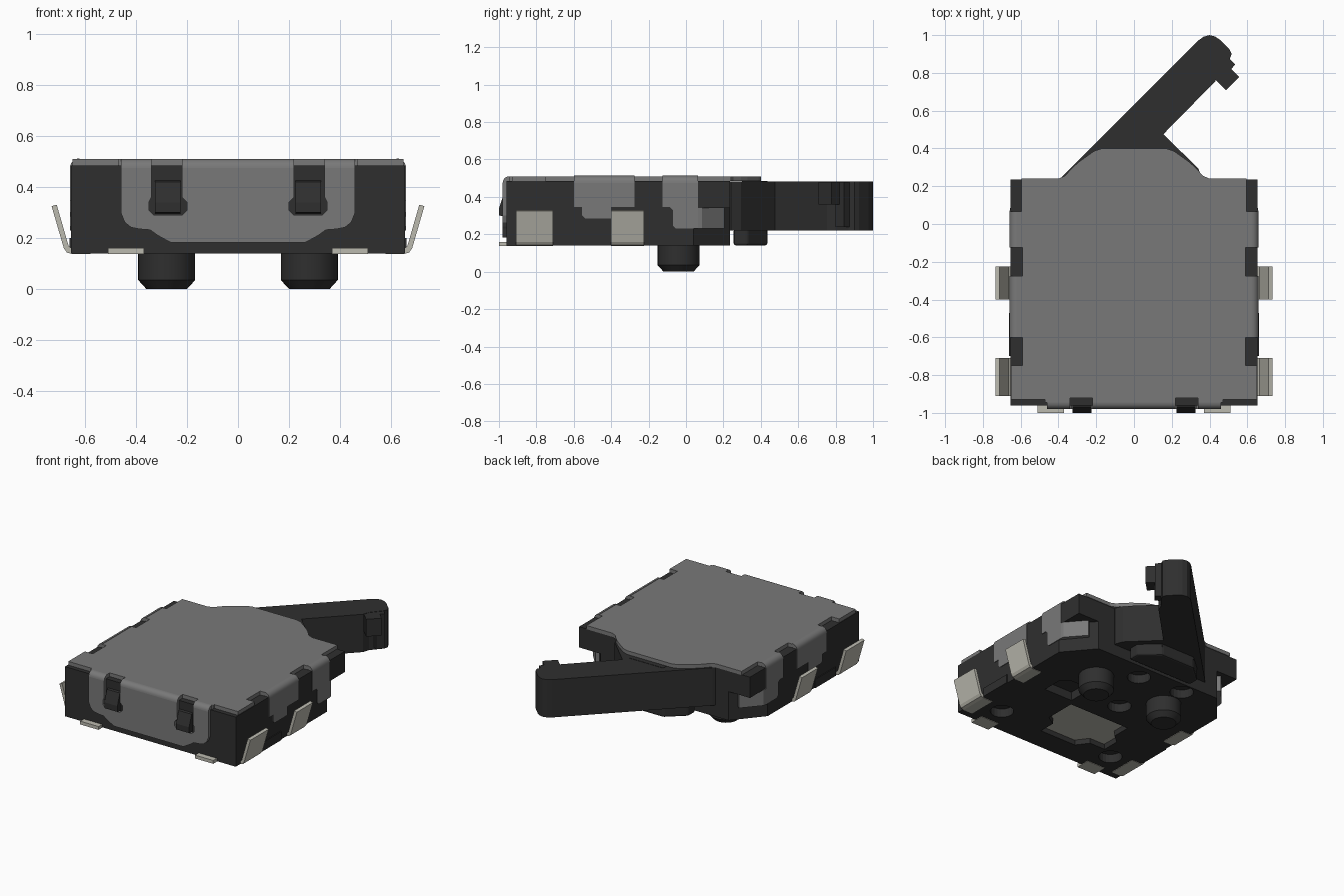
import bpy, bmesh, math

cube = bpy.data.objects.get("Cube")
if cube:
    bpy.data.objects.remove(cube, do_unlink=True)


def material(name, rgb):
    m = bpy.data.materials.new(name)
    m.use_nodes = True
    m.diffuse_color = (*rgb, 1)
    m.node_tree.nodes["Principled BSDF"].inputs["Base Color"].default_value = (*rgb, 1)
    return m


DARK = material("black plastic", (0.028, 0.028, 0.028))
STEEL = material("grey steel", (0.19, 0.19, 0.19))
TIN = material("pale tin", (0.5, 0.49, 0.43))


def finish(bm, name, mat):
    bmesh.ops.recalc_face_normals(bm, faces=bm.faces)
    me = bpy.data.meshes.new(name)
    bm.to_mesh(me)
    bm.free()
    me.materials.append(mat)
    ob = bpy.data.objects.new(name, me)
    bpy.context.collection.objects.link(ob)
    return ob


def prism(name, outline, a, b, axis, mat, bevel=0):
    """Extrude a 2D outline from a to b along the named axis."""
    place = {"x": lambda p, t: (t, p[0], p[1]),
             "y": lambda p, t: (p[0], t, p[1]),
             "z": lambda p, t: (p[0], p[1], t)}[axis]
    bm = bmesh.new()
    low = [bm.verts.new(place(p, a)) for p in outline]
    top = [bm.verts.new(place(p, b)) for p in outline]
    bm.faces.new(low)
    bm.faces.new(top)
    n = len(outline)
    for i in range(n):
        j = (i + 1) % n
        bm.faces.new((low[i], low[j], top[j], top[i]))
    ob = finish(bm, name, mat)
    if bevel:
        mod = ob.modifiers.new("soft edges", "BEVEL")
        mod.width = bevel
        mod.segments = 2
        mod.limit_method = "ANGLE"
        mod.angle_limit = math.radians(40)
    return ob


def rect(x0, y0, x1, y1):
    return [(x0, y0), (x1, y0), (x1, y1), (x0, y1)]


def circle(x, y, r, n=20):
    return [(x + r * math.cos(2 * math.pi * i / n), y + r * math.sin(2 * math.pi * i / n)) for i in range(n)]


def mirrored(half):
    """Complete a symmetric outline from its +x half."""
    return half + [(-x, z) for x, z in reversed(half)]


def bend(cx, cz, sign, r=0.035, t=0.025):
    """Quarter-round sheet section turning from flat to vertical."""
    arc = [math.radians(a) for a in range(0, 91, 15)]
    outer = [(cx + sign * r * math.cos(a), cz + r * math.sin(a)) for a in arc]
    inner = [(cx + sign * (r - t) * math.cos(a), cz + (r - t) * math.sin(a)) for a in reversed(arc)]
    return outer + inner


def smooth(ob):
    bpy.ops.object.select_all(action="DESELECT")
    ob.select_set(True)
    bpy.context.view_layer.objects.active = ob
    bpy.ops.object.shade_smooth_by_angle(angle=math.radians(35))


# Housing: chamfered lower half, square upper half
lower = prism("housing_base", mirrored([(0.655, -0.96), (0.655, 0.04), (0.49, 0.235)]), 0.14, 0.345, "z", DARK)
prism("housing_top", mirrored([(0.655, -0.96), (0.655, 0.235)]), 0.34, 0.484, "z", DARK)

# Recesses in the underside
recesses = [circle(x, y, 0.075) for x, y in
            [(0.45, -0.77), (-0.45, -0.77), (0.06, 0.12), (-0.27, 0.15), (-0.08, -0.24)]]
recesses.append([(0.2, -0.38), (0.42, -0.38), (0.42, -0.24), (0.36, -0.19), (0.2, -0.19)])
window = [(-0.3, -0.42), (-0.3, -0.55), (-0.36, -0.6), (-0.36, -0.72), (-0.24, -0.72), (-0.18, -0.8),
          (0.1, -0.8), (0.1, -0.68), (0.17, -0.64), (0.17, -0.42)]
recesses.append(window)
for i, outline in enumerate(recesses):
    cutter = prism(f"recess_cutter_{i}", outline, 0.1, 0.2, "z", DARK)
    cutter.hide_render = True
    cutter.hide_set(True)
    cutter.display_type = "WIRE"
    mod = lower.modifiers.new("recess", "BOOLEAN")
    mod.operation = "DIFFERENCE"
    mod.solver = "EXACT"
    mod.object = cutter
prism("contact_plate", [(x * 0.99, y) for x, y in window], 0.175, 0.202, "z", TIN)

# Shallow ledges low on the housing sides, and locating pegs
for s, side in ((1, "left"), (-1, "right")):
    prism(f"{side}_ledge", rect(-0.70, 0.14, -0.47, 0.2), s * 0.64, s * 0.662, "x", DARK)
    bm = bmesh.new()
    for r1, r2, z0, z1 in ((0.08, 0.112, 0, 0.035), (0.112, 0.112, 0.035, 0.16)):
        got = bmesh.ops.create_cone(bm, cap_ends=True, segments=32, radius1=r1, radius2=r2, depth=z1 - z0)
        bmesh.ops.translate(bm, verts=got["verts"], vec=(s * 0.28, -0.04, (z0 + z1) / 2))
    smooth(finish(bm, f"{side}_peg", DARK))

# Cover top with side notches and a rear bulge over the lever
cover_half = [(0.47, -0.945), (0.47, -0.93), (0.65, -0.93), (0.65, -0.75), (0.59, -0.75), (0.59, -0.6),
              (0.622, -0.6), (0.622, -0.275), (0.59, -0.275), (0.59, -0.125), (0.622, -0.125), (0.622, 0.065),
              (0.595, 0.065), (0.595, 0.24), (0.40, 0.24), (0.365, 0.255), (0.33, 0.295), (0.29, 0.33),
              (0.21, 0.387), (0.17, 0.40)]
front_edge = [(0.34, -0.945), (0.34, -0.92), (0.22, -0.92), (0.22, -0.945)]
prism("cover_top", mirrored(list(reversed(front_edge)) + cover_half), 0.484, 0.51, "z", STEEL)

# Front flap: a central apron with a slot on each side
flap_half = [(0.22, 0.475), (0.22, 0.36), (0.20, 0.34), (0.20, 0.31), (0.22, 0.29), (0.33, 0.29), (0.35, 0.31),
             (0.35, 0.34), (0.34, 0.36), (0.34, 0.475), (0.46, 0.475), (0.46, 0.30), (0.445, 0.262),
             (0.42, 0.242), (0.385, 0.235), (0.345, 0.232), (0.315, 0.21), (0.265, 0.183)]
prism("front_flap", mirrored(flap_half), -0.98, -0.955, "y", STEEL)
for x0, x1 in ((-0.46, -0.34), (-0.22, 0.22), (0.34, 0.46)):
    smooth(prism("front_bend", bend(-0.945, 0.475, -1), x0, x1, "x", STEEL))

# Terminal section, bent up and outward
terminal = [(0.58, 0.137), (0.65, 0.137), (0.672, 0.143), (0.684, 0.16), (0.732, 0.325), (0.712, 0.331),
            (0.665, 0.168), (0.65, 0.157), (0.58, 0.157)]
flap_a = [(-0.6, 0.475), (-0.275, 0.475), (-0.275, 0.345), (-0.40, 0.345), (-0.40, 0.285), (-0.54, 0.285),
          (-0.555, 0.30), (-0.555, 0.345), (-0.6, 0.345)]
flap_b = [(-0.125, 0.475), (0.065, 0.475), (0.065, 0.23), (-0.055, 0.23), (-0.07, 0.245), (-0.07, 0.33),
          (-0.085, 0.345), (-0.125, 0.345)]
for s, side in ((1, "left"), (-1, "right")):
    # Side flaps with their rounded bends
    for label, outline, y0, y1 in (("front", flap_a, -0.6, -0.275), ("rear", flap_b, -0.125, 0.065)):
        prism(f"{side}_{label}_flap", outline, s * 0.637, s * 0.66, "x", STEEL)
        smooth(prism(f"{side}_{label}_bend", bend(s * 0.622, 0.475, s, 0.038), y0, y1, "y", STEEL))
    # Corner wing folded inward around the housing
    wing = [(0.66, 0.06), (0.655, 0.085), (0.55, 0.205), (0.53, 0.19), (0.637, 0.06)]
    prism(f"{side}_corner_wing", [(s * x, y) for x, y in wing], 0.23, 0.34, "z", STEEL)
    # Side and front terminals
    for y0, y1 in ((-0.91, -0.71), (-0.40, -0.225)):
        prism(f"{side}_terminal", [(s * x, z) for x, z in terminal], y0, y1, "y", TIN)
    prism(f"{side}_front_pad", rect(s * 0.37, -1.0, s * 0.51, -0.9), 0.137, 0.16, "z", TIN)
    # Snap hooks seated in the front slots
    hook = [(-0.95, 0.43), (-0.972, 0.42), (-1.0, 0.34), (-1.0, 0.30), (-0.95, 0.295)]
    prism(f"{side}_snap_hook", hook, s * 0.225, s * 0.325, "x", DARK)

# Lever: wedge-shaped hub end and a diagonal arm with a rounded tip
lever = [(-0.33, 0.15), (-0.40, 0.225), (-0.38, 0.25), (0.345, 0.975), (0.37, 0.992), (0.40, 1.0),
         (0.43, 0.992), (0.455, 0.975), (0.505, 0.925), (0.517, 0.90), (0.505, 0.87), (0.445, 0.80),
         (0.43, 0.755), (0.155, 0.475), (0.34, 0.295), (0.36, 0.24), (0.33, 0.15)]
prism("lever_arm", lever, 0.22, 0.482, "z", DARK)
prism("lever_hub", [(-0.25, 0.255), (0.25, 0.255), (0.25, 0.33), (0.13, 0.435), (-0.13, 0.435), (-0.25, 0.33)],
      0.14, 0.23, "z", DARK, 0.012)
prism("lever_stop", rect(-0.13, 0.3, 0.13, 0.435), 0.2, 0.484, "z", DARK)
prism("lever_nub", [(0.42, 0.775), (0.487, 0.708), (0.557, 0.778), (0.48, 0.855)], 0.36, 0.48, "z", DARK)
prism("lever_nub_rib", [(0.47, 0.82), (0.50, 0.80), (0.535, 0.845), (0.495, 0.885)], 0.24, 0.48, "z", DARK)
